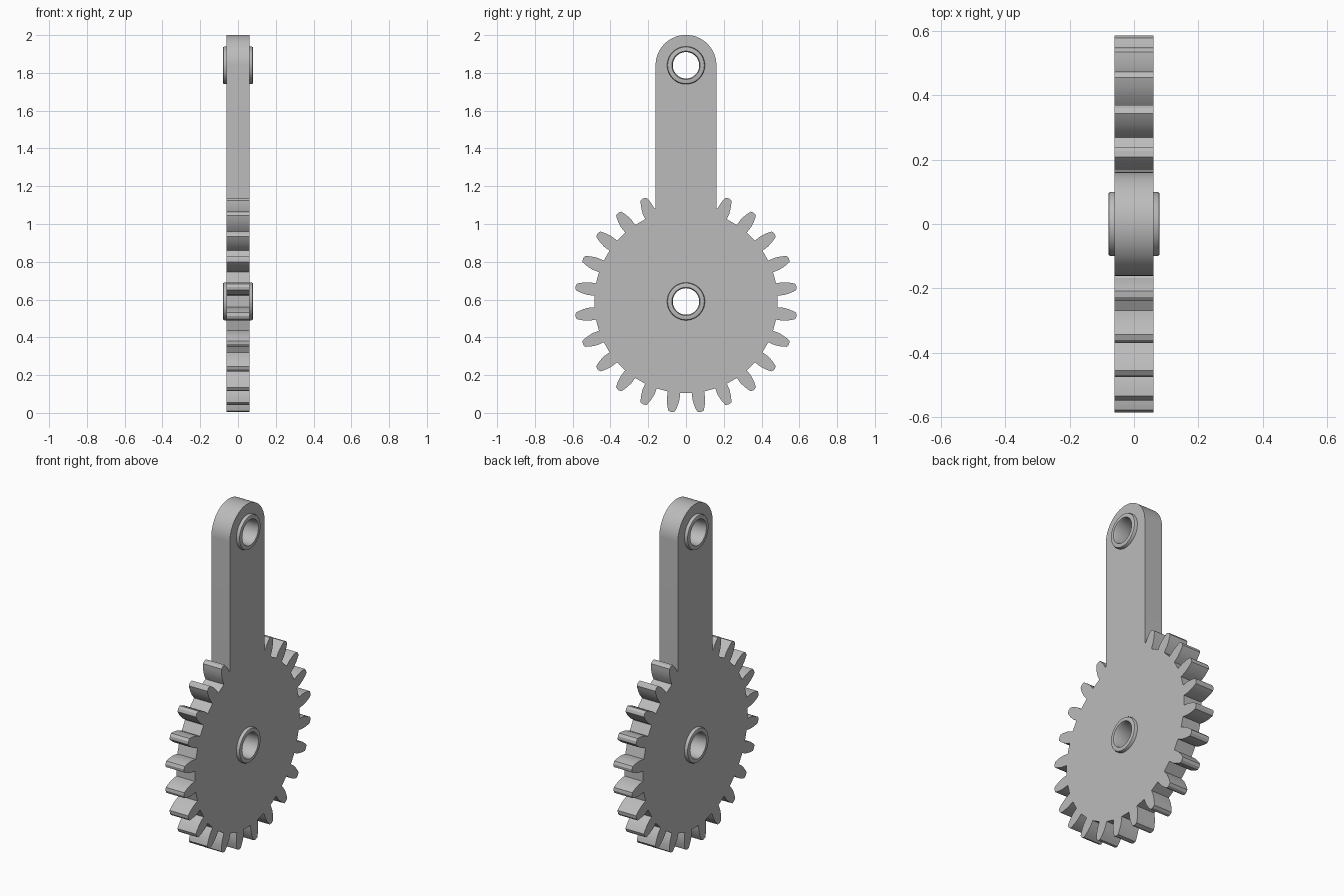
import bpy
from math import sin, cos, pi, radians
from mathutils import Matrix

old = bpy.data.objects.get("Cube")
if old:
    bpy.data.objects.remove(old)

GEAR_Z, ARM_Z = 0.59, 1.84
ARM_R, HALF = 0.161, 0.06
TEETH = 24

grey = bpy.data.materials.new("plain grey")
grey.use_nodes = True
colour = (0.5, 0.5, 0.5, 1)
grey.diffuse_color = colour
grey.node_tree.nodes["Principled BSDF"].inputs["Base Color"].default_value = colour


def finish(obj, angle):
    """Convert to mesh, lay the local axis along x and shade."""
    bpy.ops.object.select_all(action='DESELECT')
    obj.select_set(True)
    bpy.context.view_layer.objects.active = obj
    bpy.ops.object.convert(target='MESH')
    obj = bpy.context.object
    # local x -> y, local y -> z, local z -> x
    obj.data.transform(Matrix(((0, 0, 1, 0), (1, 0, 0, 0), (0, 1, 0, 0), (0, 0, 0, 1))))
    obj.data.materials.clear()
    obj.data.materials.append(grey)
    bpy.ops.object.shade_smooth_by_angle(angle=radians(angle))
    return obj


def circle(cz, r, n=48):
    return [(r * cos(2 * pi * i / n), cz + r * sin(2 * pi * i / n)) for i in range(n)]


# Outline: curved tooth flanks, then the round-ended arm
flank = [(0.485, 0.033), (0.52, 0.034), (0.545, 0.030), (0.568, 0.024), (0.586, 0.017)]
outline = [(-ARM_R, GEAR_Z + 0.49)]
first, last = 0, TEETH - 3
for k in range(TEETH - 2):
    a = radians(112.5) + k * 2 * pi / TEETH
    rising = [(r, -w) for r, w in flank]
    falling = [(r, w) for r, w in reversed(flank)]
    if k == first:
        rising = rising[1:]
    if k == last:
        falling = falling[:-1]
    for r, w in rising + [(0.591, 0)] + falling:
        outline.append((r * cos(a) - w * sin(a), GEAR_Z + r * sin(a) + w * cos(a)))
outline.append((ARM_R, GEAR_Z + 0.49))
for i in range(33):
    a = pi * i / 32
    outline.append((ARM_R * cos(a), ARM_Z + ARM_R * sin(a)))

# Gear and arm body, pierced by the two bores
curve = bpy.data.curves.new("gear_arm", 'CURVE')
curve.dimensions = '2D'
curve.fill_mode = 'BOTH'
curve.extrude = HALF
for pts in (outline, circle(GEAR_Z, 0.085), circle(ARM_Z, 0.085)):
    s = curve.splines.new('POLY')
    s.points.add(len(pts) - 1)
    for p, (x, y) in zip(s.points, pts):
        p.co = (x, y, 0, 1)
    s.use_cyclic_u = True
body = bpy.data.objects.new("gear_arm", curve)
bpy.context.collection.objects.link(body)
finish(body, 30)

# Bushings with rounded rims: half profile (radius, offset), mirrored and lathed
rim = [(0.07, 0.068), (0.075, 0.08), (0.091, 0.08), (0.097, 0.078), (0.1, 0.071)]
profile = rim + [(r, -h) for r, h in reversed(rim)]
SEG = 48


def bushing(name, cz):
    n = len(profile)
    verts = [(r * cos(2 * pi * i / SEG), cz + r * sin(2 * pi * i / SEG), h)
             for i in range(SEG) for r, h in profile]
    faces = []
    for i in range(SEG):
        j = (i + 1) % SEG
        for k in range(n):
            m = (k + 1) % n
            faces.append((i * n + m, i * n + k, j * n + k, j * n + m))
    mesh = bpy.data.meshes.new(name)
    mesh.from_pydata(verts, [], faces)
    obj = bpy.data.objects.new(name, mesh)
    bpy.context.collection.objects.link(obj)
    finish(obj, 35)


bushing("gear_bushing", GEAR_Z)
bushing("arm_bushing", ARM_Z)
